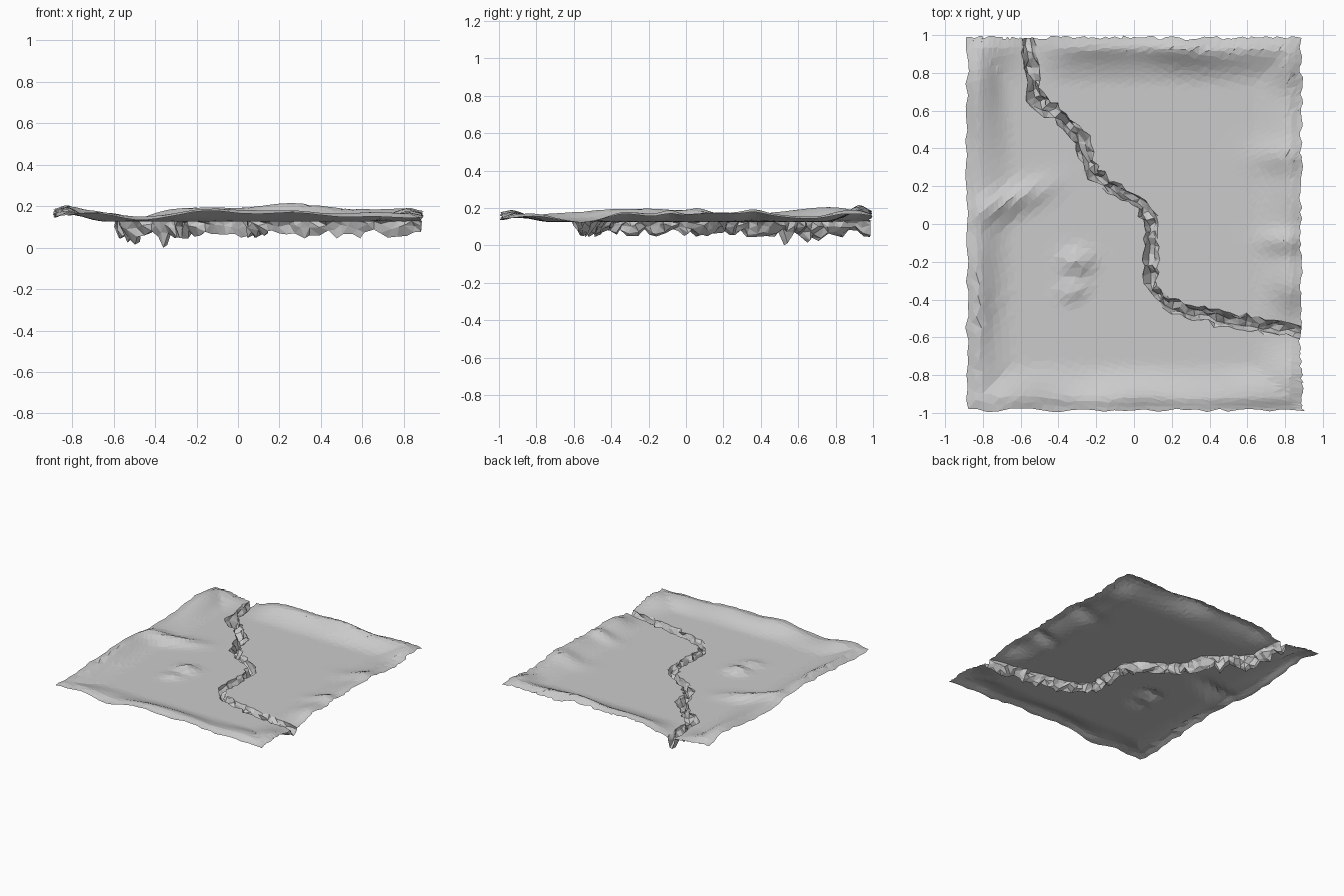
import bpy, bmesh, random
from math import sin, cos, exp
from mathutils import Vector, noise

if "Cube" in bpy.data.objects:
    bpy.data.objects.remove(bpy.data.objects["Cube"])

random.seed(7)
HX, HY, BASE = 0.885, 0.985, 0.125
SEG, ROWS = 64, 24

# Centre line of the crevice, from the back edge to the right edge
PATH = [(-0.56, 0.985), (-0.55, 0.84), (-0.52, 0.71), (-0.475, 0.625), (-0.37, 0.56),
        (-0.28, 0.44), (-0.21, 0.26), (-0.09, 0.17), (0.04, 0.11), (0.10, 0.0),
        (0.095, -0.15), (0.09, -0.33), (0.17, -0.42), (0.38, -0.485), (0.62, -0.53), (0.885, -0.565)]

# Hills: x, y, length radius, width radius, turn, height
HILLS = [(0.30, 0.93, 0.28, 0.08, -0.1, 0.045), (-0.15, 0.95, 0.25, 0.08, 0, 0.025),
         (-0.80, 0.75, 0.09, 0.20, 0, 0.025), (-0.66, 0.12, 0.20, 0.065, 0.38, 0.045),
         (-0.82, -0.5, 0.06, 0.30, 0, 0.022), (0.78, 0.36, 0.15, 0.08, 0, 0.025),
         (0.80, -0.09, 0.12, 0.06, 0, 0.03), (0.80, 0.85, 0.10, 0.10, 0, 0.015),
         (-0.30, -0.20, 0.075, 0.06, 0, 0.04), (-0.32, -0.35, 0.07, 0.05, 0.3, 0.022),
         (0.1, -0.88, 0.2, 0.06, 0, 0.012), (0.7, -0.85, 0.15, 0.08, 0, 0.01)]


def smooth(t):
    t = max(0.0, min(1.0, t))
    return t * t * (3 - 2 * t)


def resample(points, count):
    pts = [Vector(p) for p in points]
    lengths = [(b - a).length for a, b in zip(pts, pts[1:])]
    total, out = sum(lengths), []
    for i in range(count + 1):
        d, k = total * i / count, 0
        while k < len(lengths) - 1 and d > lengths[k]:
            d -= lengths[k]
            k += 1
        out.append(pts[k].lerp(pts[k + 1], min(1, d / lengths[k])))
    return out


centre = resample(PATH, SEG)


def height(p):
    x, y = p
    d = min(HX - abs(x), HY - abs(y))
    n = noise.noise(Vector((x * 3.1, y * 3.1, 4.2)))
    z = smooth(1 - d / 0.26) * (0.052 + 0.035 * n) - 0.02 * smooth(1 - d / 0.07)
    for hx, hy, a, b, turn, h in HILLS:
        u = (x - hx) * cos(turn) + (y - hy) * sin(turn)
        v = (y - hy) * cos(turn) - (x - hx) * sin(turn)
        z += h * exp(-(u / a) ** 2 - (v / b) ** 2)
    gap = min((p - c).length for c in centre)
    return BASE + z * smooth((gap + 0.02) / 0.26)


def jitter(r):
    return Vector((random.uniform(-r, r), random.uniform(-r, r)))


def lift(p):
    return Vector((p.x, p.y, height(p)))


def sheet(name, columns):
    bm = bmesh.new()
    grid = [[bm.verts.new(p) for p in col] for col in columns]
    for a, b in zip(grid, grid[1:]):
        for j in range(len(a) - 1):
            bm.faces.new((a[j], a[j + 1], b[j + 1], b[j]))
    bmesh.ops.triangulate(bm, faces=bm.faces[:], quad_method='SHORT_EDGE')
    bmesh.ops.recalc_face_normals(bm, faces=bm.faces[:])
    if sum(f.normal.z * f.calc_area() for f in bm.faces) < 0:
        bmesh.ops.reverse_faces(bm, faces=bm.faces[:])
    mesh = bpy.data.meshes.new(name)
    bm.to_mesh(mesh)
    bm.free()
    bpy.context.collection.objects.link(bpy.data.objects.new(name, mesh))


# Ragged crevice cross-sections: rim, ledge, floor, ledge, rim
left_rim, right_rim, walls = [], [], []
for i, c in enumerate(centre):
    t = (centre[min(i + 2, SEG)] - centre[max(i - 2, 0)]).normalized()
    side = Vector((t.y, -t.x))
    end = i in (0, SEG)
    bulge = exp(-((c - Vector((-0.51, 0.65))).length / 0.09) ** 2)
    wl = 0.034 + 0.035 * bulge + random.uniform(-0.012, 0.014)
    wr = 0.034 + random.uniform(-0.012, 0.014)
    j = 0.0 if end else 0.009
    a, b = c + side * wl + jitter(j), c - side * wr + jitter(j)
    left_rim.append(a)
    right_rim.append(b)
    deep = 0.068 - 0.045 * bulge + random.uniform(-0.026, 0.02)
    if i == 14:
        deep = 0.0
    section = [lift(a)]
    for off, frac in ((wl * 0.85, 0.5), (wl * 0.3, 0.0), (-wr * 0.35, 0.08), (-wr * 0.9, 0.55)):
        q = c + side * off + jitter(j * 1.3)
        z = deep + (BASE - deep) * frac + (random.uniform(0, 0.02) if frac else 0)
        section.append(Vector((q.x, q.y, max(0.0, z))))
    walls.append(section + [lift(b)])
sheet("crevice_walls", walls)


# Ground on each side, stretched from the crevice rim to the ragged outer border
def ground(name, rim, border):
    half = SEG // 2
    outer = resample(border[:2], half) + resample(border[1:], half)[1:]
    columns = []
    for i, (a, o) in enumerate(zip(rim, outer)):
        o = o + jitter(0.011)
        col = [lift(a)]
        for k in range(1, ROWS + 1):
            p = a.lerp(o, k / ROWS)
            if i in (0, SEG):
                p += jitter(0.009)
            elif k < ROWS:
                p += jitter(0.006)
            col.append(lift(p))
        columns.append(col)
    sheet(name, columns)


# The rim lying to the path's right-hand side decides which rim belongs to which ground
south_rim, north_rim = (left_rim, right_rim) if left_rim[0].x < right_rim[0].x else (right_rim, left_rim)
ground("ground_front_left", south_rim, [(-HX, HY), (-HX, -HY), (HX, -HY)])
ground("ground_back_right", north_rim, [(0.05, HY), (HX, HY), (HX, 0.15)])
